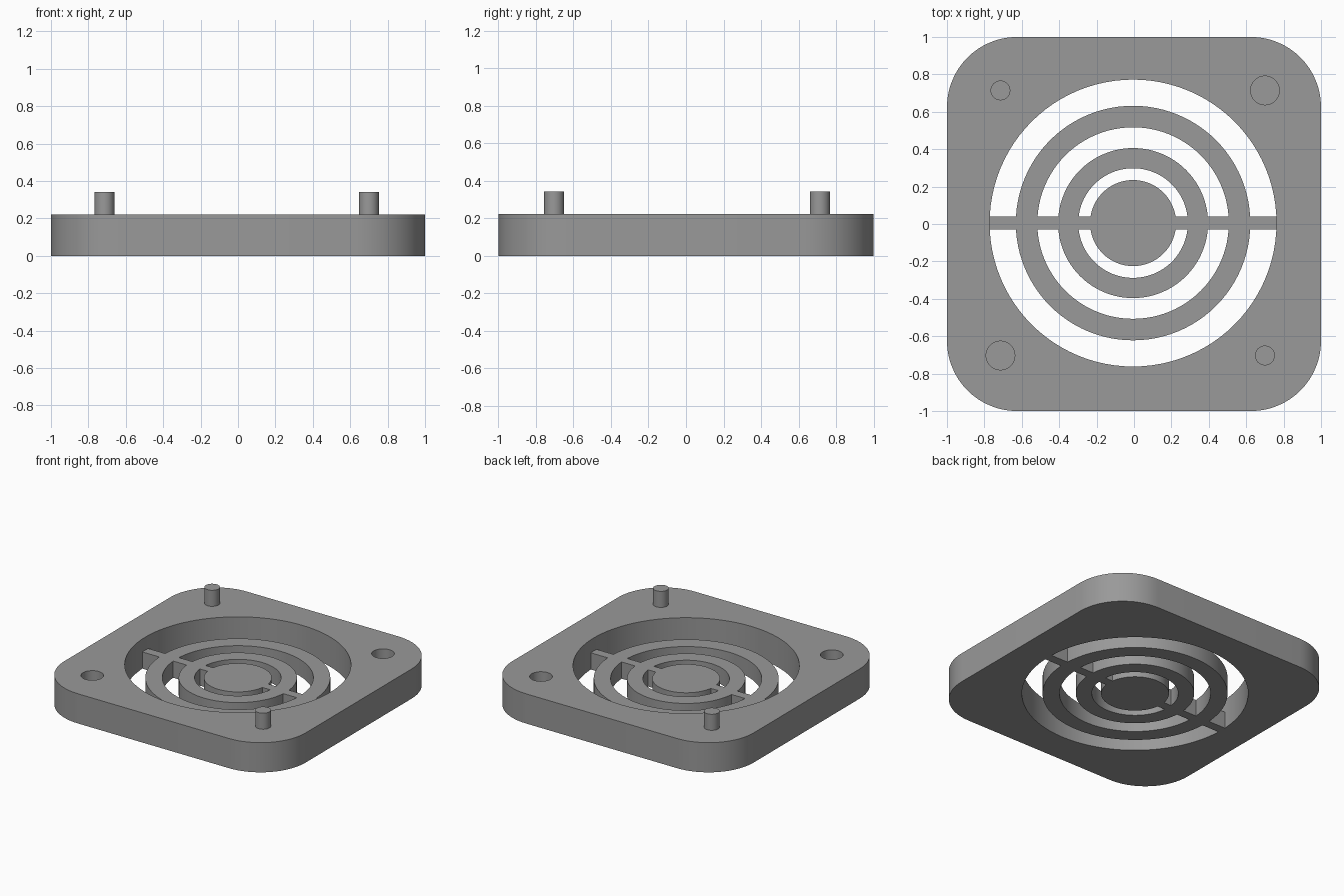
import bpy, bmesh, math

if "Cube" in bpy.data.objects:
    bpy.data.objects.remove(bpy.data.objects["Cube"])

CX, CY = -0.005, 0.005        # centre of the vent
PLATE_H, GRILLE_H, PEG_TOP = 0.222, 0.125, 0.342

grey = bpy.data.materials.new("matte grey")
grey.diffuse_color = (0.32, 0.32, 0.32, 1)
grey.use_nodes = True
grey.node_tree.nodes["Principled BSDF"].inputs["Base Color"].default_value = grey.diffuse_color


def prism(name, outline, z0, z1):
    """Closed solid made by raising a flat outline."""
    bm = bmesh.new()
    face = bm.faces.new([bm.verts.new((x, y, z0)) for x, y in outline])
    top = bmesh.ops.extrude_face_region(bm, geom=[face])["geom"]
    verts = [v for v in top if isinstance(v, bmesh.types.BMVert)]
    bmesh.ops.translate(bm, verts=verts, vec=(0, 0, z1 - z0))
    bmesh.ops.recalc_face_normals(bm, faces=bm.faces)
    mesh = bpy.data.meshes.new(name)
    bm.to_mesh(mesh)
    bm.free()
    mesh.materials.append(grey)
    obj = bpy.data.objects.new(name, mesh)
    bpy.context.collection.objects.link(obj)
    return obj


def arc(x, y, r, start, end, n):
    return [(x + r * math.cos(start + (end - start) * i / n),
             y + r * math.sin(start + (end - start) * i / n)) for i in range(n + 1)]


def circle(x, y, r, n):
    return arc(x, y, r, 0, 2 * math.pi, n)[:-1]


def combine(obj, other, operation):
    """Apply a boolean and remove the second solid."""
    mod = obj.modifiers.new("combine", "BOOLEAN")
    mod.operation, mod.object, mod.solver = operation, other, "EXACT"
    bpy.context.view_layer.objects.active = obj
    bpy.ops.object.modifier_apply(modifier=mod.name)
    bpy.data.objects.remove(other)


def smooth(obj):
    bpy.ops.object.select_all(action="DESELECT")
    obj.select_set(True)
    bpy.context.view_layer.objects.active = obj
    bpy.ops.object.shade_smooth_by_angle(angle=math.radians(30))


# Rounded square plate
R = 0.375
outline = []
for k, (sx, sy) in enumerate([(1, 1), (-1, 1), (-1, -1), (1, -1)]):
    a = k * math.pi / 2
    outline += arc(sx * (1 - R), sy * (1 - R), R, a, a + math.pi / 2, 16)
plate = prism("plate", outline, 0, PLATE_H)

# Vent opening and two blind sockets
combine(plate, prism("vent_cutter", circle(CX, CY, 0.767, 96), -0.1, 0.4), "DIFFERENCE")
for x, y in [(0.70, 0.714), (-0.714, -0.703)]:
    combine(plate, prism("socket_cutter", circle(x, y, 0.077, 32), 0.09, 0.4), "DIFFERENCE")
smooth(plate)

# Grille: crossbar, two rings and a centre disc
grille = prism("grille", [(CX - 0.767, CY - 0.034), (CX + 0.767, CY - 0.034),
                          (CX + 0.767, CY + 0.034), (CX - 0.767, CY + 0.034)], 0, GRILLE_H)
for outer, inner in [(0.627, 0.512), (0.401, 0.293), (0.23, 0)]:
    ring = prism("ring", circle(CX, CY, outer, 96), 0, GRILLE_H)
    if inner:
        combine(ring, prism("ring_cutter", circle(CX, CY, inner, 96), -0.1, 0.4), "DIFFERENCE")
    combine(grille, ring, "UNION")
smooth(grille)

# Locating pegs on the other two corners
for name, x, y in [("peg_back_left", -0.714, 0.714), ("peg_front_right", 0.70, -0.703)]:
    smooth(prism(name, circle(x, y, 0.053, 32), PLATE_H, PEG_TOP))
